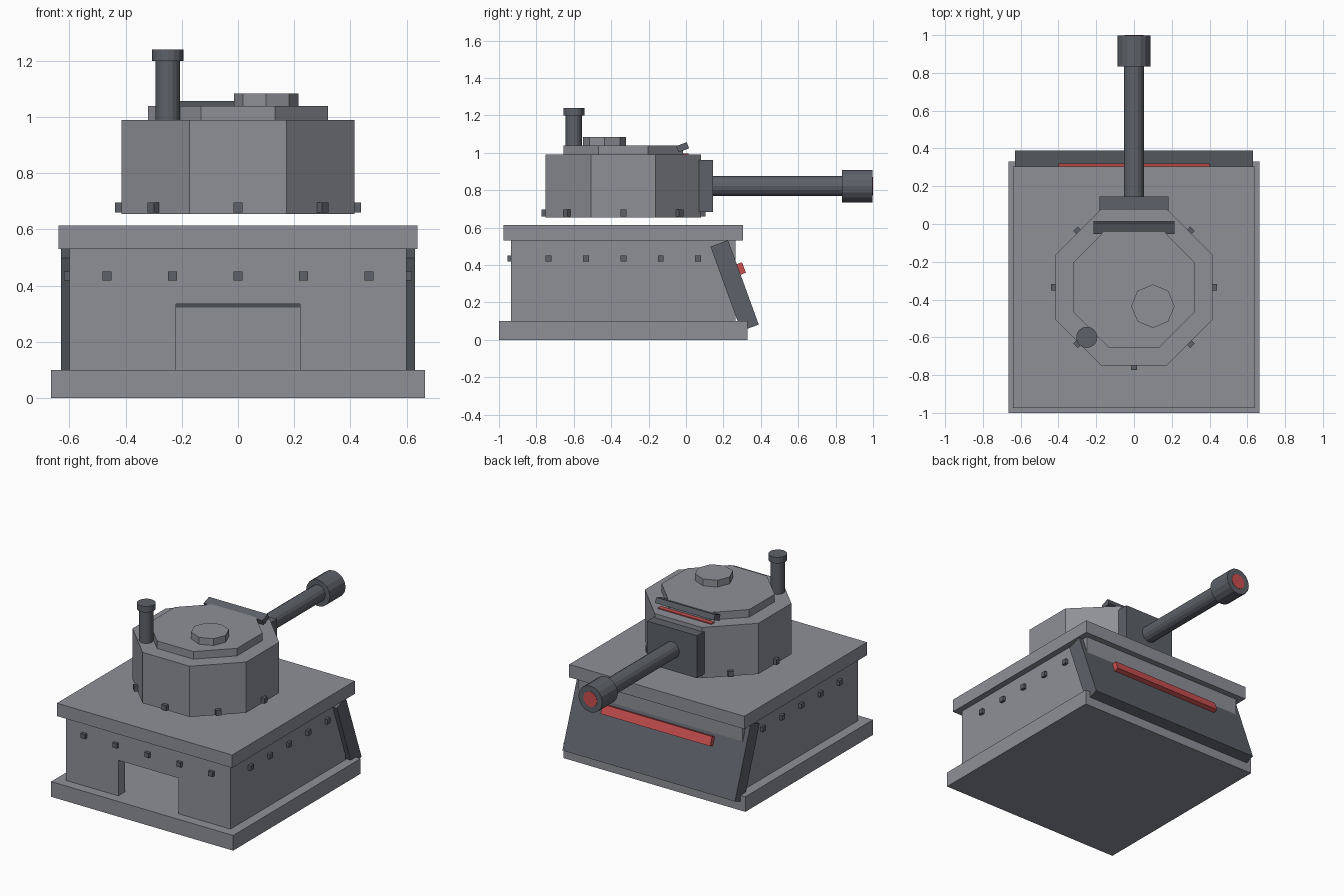
import bpy, bmesh, math
from mathutils import Matrix, Vector

cube = bpy.data.objects.get("Cube")
if cube:
    bpy.data.objects.remove(cube, do_unlink=True)


def material(name, rgb):
    m = bpy.data.materials.new(name)
    m.use_nodes = True
    m.diffuse_color = (*rgb, 1)
    m.node_tree.nodes["Principled BSDF"].inputs["Base Color"].default_value = (*rgb, 1)
    return m


CONCRETE = material("concrete grey", (0.27, 0.28, 0.31))
STEEL = material("dark steel", (0.11, 0.12, 0.14))
RED = material("glowing red", (0.6, 0.08, 0.08))

CY = -0.335          # centre of the bunker along y
TILT = math.radians(20)


def finish(name, bm, mat):
    bmesh.ops.recalc_face_normals(bm, faces=bm.faces)
    mesh = bpy.data.meshes.new(name)
    bm.to_mesh(mesh)
    bm.free()
    mesh.materials.append(mat)
    ob = bpy.data.objects.new(name, mesh)
    bpy.context.collection.objects.link(ob)
    return ob


def box(name, center, size, mat, tilt=0.0, turn=0.0):
    bm = bmesh.new()
    bmesh.ops.create_cube(bm, size=1)
    bm.transform(Matrix.Translation(center) @ Matrix.Rotation(turn, 4, 'Z')
                 @ Matrix.Rotation(tilt, 4, 'X') @ Matrix.Diagonal((*size, 1)))
    return finish(name, bm, mat)


def prism(name, start, length, radius, sides, mat, turn=0.0, along_y=False):
    """Regular prism rising from start along z, or running along +y."""
    bm = bmesh.new()
    bmesh.ops.create_cone(bm, cap_ends=True, segments=sides, radius1=radius,
                          radius2=radius, depth=length)
    bm.transform(Matrix.Rotation(turn, 4, 'Z') @ Matrix.Translation((0, 0, length / 2)))
    if along_y:
        bm.transform(Matrix.Rotation(-math.pi / 2, 4, 'X'))
    bm.transform(Matrix.Translation(start))
    return finish(name, bm, mat)


# Base slab and roof slab
box("base_slab", (0, CY, 0.05), (1.33, 1.33, 0.1), CONCRETE)
box("roof_slab", (0, CY, 0.5725), (1.28, 1.28, 0.085), CONCRETE)

# Hollow bunker walls
WALL = 0.07
for side, sx in (("left", 1), ("right", -1)):
    box(side + "_wall", (sx * (0.6 - WALL / 2), CY, 0.315),
        (WALL, 1.2 - 2 * WALL, 0.43), CONCRETE)
box("gun_side_wall", (0, CY + 0.6 - WALL / 2, 0.315), (1.2, WALL, 0.43), CONCRETE)

# Entrance wall with an open doorway
bm = bmesh.new()
half = [(0.22, 0.335), (0.22, 0.1), (0.6, 0.1), (0.6, 0.53)]
outline = half + [(-x, z) for x, z in reversed(half)]
face = bm.faces.new([bm.verts.new((x, CY - 0.6, z)) for x, z in outline])
ext = bmesh.ops.extrude_face_region(bm, geom=[face])
bmesh.ops.translate(bm, vec=(0, WALL, 0),
                    verts=[v for v in ext["geom"] if isinstance(v, bmesh.types.BMVert)])
finish("entrance_wall", bm, CONCRETE)

# Sloped armour plate with red vision slit
box("armour_plate", (0, 0.26, 0.29), (1.26, 0.1, 0.48), STEEL, tilt=TILT)
box("armour_vision_slit", (0, 0.291, 0.38), (0.8, 0.04, 0.06), RED, tilt=TILT)

# Wall bolts
for i in range(-2, 3):
    box("entrance_bolt", (i * 0.233, CY - 0.603, 0.435), (0.032, 0.032, 0.032), STEEL)
    for sx in (-1, 1):
        box("side_bolt", (sx * 0.603, CY + i * 0.2, 0.435), (0.032, 0.032, 0.032), STEEL)

# Octagonal turret, cap and hatch
EIGHTH = math.pi / 8
OCT = 1 / math.cos(EIGHTH)
prism("turret", (0, CY, 0.655), 0.335, 0.415 * OCT, 8, CONCRETE, turn=EIGHTH)
prism("turret_cap", (0, CY, 0.99), 0.05, 0.32 * OCT, 8, CONCRETE, turn=EIGHTH)
prism("hatch", (0.1, -0.435, 1.04), 0.045, 0.115, 8, CONCRETE)

# Turret bolts, one per face
for k in range(8):
    a = k * math.pi / 4
    box("turret_bolt", (0.422 * math.cos(a), CY + 0.422 * math.sin(a), 0.678),
        (0.033, 0.033, 0.036), STEEL, turn=a)

# Periscope
prism("periscope_tube", (-0.25, -0.6, 0.98), 0.23, 0.043, 16, STEEL)
prism("periscope_head", (-0.25, -0.6, 1.2), 0.04, 0.056, 16, STEEL)

# Visor flap over a red slit
box("visor_flap", (0, -0.018, 1.03), (0.43, 0.06, 0.035), STEEL, tilt=TILT)
box("turret_vision_slit", (0, -0.002, 0.983), (0.39, 0.03, 0.028), RED)

# Gun
box("mantlet", (0, 0.105, 0.823), (0.365, 0.08, 0.28), STEEL)
prism("barrel", (0, 0.14, 0.822), 0.72, 0.054, 16, STEEL, along_y=True)
prism("muzzle", (0, 0.835, 0.822), 0.163, 0.087, 16, STEEL, along_y=True)
prism("muzzle_glow", (0, 0.995, 0.822), 0.005, 0.05, 16, RED, along_y=True)
